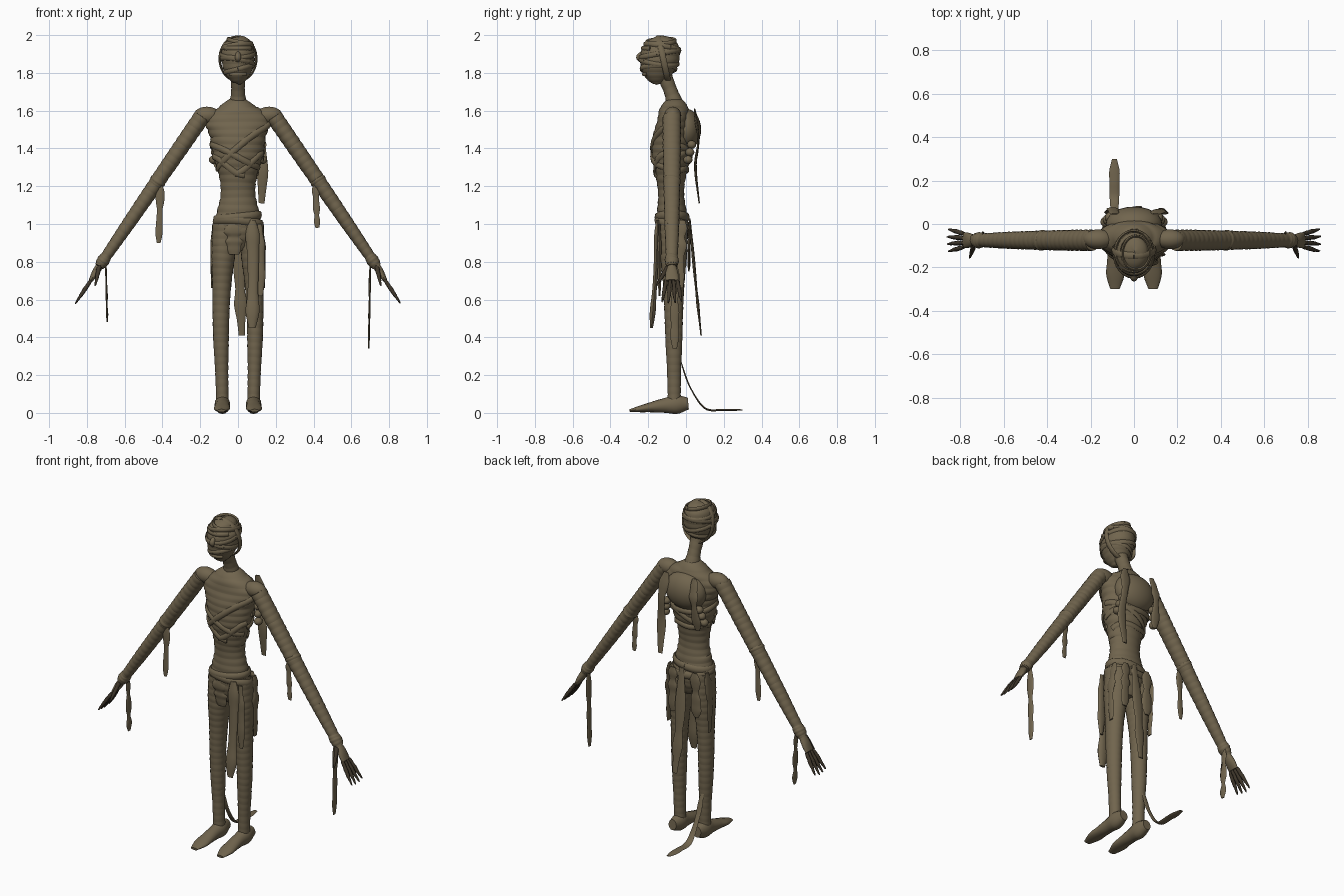
import bpy, bmesh, math, random
from mathutils import Vector

random.seed(4)
if "Cube" in bpy.data.objects:
    bpy.data.objects.remove(bpy.data.objects["Cube"])


def material(name, color):
    mat = bpy.data.materials.new(name)
    mat.use_nodes = True
    mat.diffuse_color = color
    shader = mat.node_tree.nodes["Principled BSDF"]
    shader.inputs["Base Color"].default_value = color
    shader.inputs["Roughness"].default_value = 0.9
    return mat


linen = material("aged_linen", (0.165, 0.13, 0.076, 1))
skin = material("dark_withered_skin", (0.05, 0.038, 0.024, 1))
X, Y, Z = (Vector(axis) for axis in ((1, 0, 0), (0, 1, 0), (0, 0, 1)))


def spline(values, t):
    """Smooth sample of a list of numbers or vectors, t from 0 to 1."""
    if len(values) == 1:
        return values[0]
    padded = [2 * values[0] - values[1], *values, 2 * values[-1] - values[-2]]
    f = min(max(t, 0), 1) * (len(values) - 1)
    i = min(int(f), len(values) - 2)
    f -= i
    a, b, c, d = padded[i:i + 4]
    return b + ((c - a) * f + (2*a - 5*b + 4*c - d) * f**2 + (3*b - a - 3*c + d) * f**3) / 2


def finish(name, bm, mat=linen):
    bmesh.ops.recalc_face_normals(bm, faces=bm.faces)
    mesh = bpy.data.meshes.new(name)
    bm.to_mesh(mesh)
    bm.free()
    mesh.shade_smooth()
    mesh.set_sharp_from_angle(angle=math.radians(50))
    mesh.materials.append(mat)
    bpy.context.collection.objects.link(bpy.data.objects.new(name, mesh))


def tube(name, path, radii, depth=(1,), across=X, wraps=6, bulge=0, sides=16,
         level=False, mat=linen):
    """Skin rings along a path; each wrap swells by bulge, depth flattens the ring."""
    path = [Vector(p) for p in path]
    bm = bmesh.new()
    rings = []
    for wrap in range(wraps):
        lean = bulge * random.uniform(-0.1, 0.1)
        for part in (0, 0.3, 0.7, 1):
            t = (wrap + 0.05 + 0.9 * part) / wraps
            if (wrap, part) in ((0, 0), (wraps - 1, 1)):
                t = part
            ahead = Z if level else (spline(path, t + 0.01) - spline(path, t - 0.01)).normalized()
            u = (across - ahead * across.dot(ahead)).normalized()
            v = ahead.cross(u) * spline(depth, t)
            swell = 1 + bulge * math.sin(math.pi * part)
            radius = max(spline(radii, t), 0.002) * swell
            ring = []
            for k in range(sides):
                a = math.tau * k / sides
                offset = (u * math.cos(a) + v * math.sin(a)) * radius
                ring.append(bm.verts.new(spline(path, t) + offset + ahead * lean * math.cos(a)))
            rings.append(ring)
    for low, high in zip(rings, rings[1:]):
        for k in range(sides):
            n = (k + 1) % sides
            bm.faces.new((low[k], low[n], high[n], high[k]))
    bm.faces.new(rings[0])
    bm.faces.new(rings[-1])
    finish(name, bm, mat)


def ellipsoid(name, center, size):
    bm = bmesh.new()
    bmesh.ops.create_uvsphere(bm, u_segments=24, v_segments=16, radius=1)
    bmesh.ops.scale(bm, vec=size, verts=bm.verts)
    bmesh.ops.translate(bm, vec=center, verts=bm.verts)
    finish(name, bm)


def band(name, body, start, end, width, wave=0):
    """Bandage wound over a body between two (degrees from the front, height fraction) pairs."""
    path, radii, depth = body
    path = [Vector(p) for p in path]
    turns = 20
    line = []
    for k in range(turns + 1):
        f = k / turns
        angle = math.radians(start[0] + (end[0] - start[0]) * f)
        t = start[1] + (end[1] - start[1]) * f + wave * math.sin(math.tau * f)
        reach = spline(radii, t) + 0.003
        out = X * math.sin(angle) - Y * math.cos(angle) * spline(depth, t)
        line.append(spline(path, t) + out * reach)
    tube(name, line, [width], [0.5], Z, turns, sides=8)


def strip(name, path, width, across=X, depth=0.25):
    """Ragged flat bandage end with a wandering width."""
    middle = [width * random.uniform(0.6, 1.15) for _ in range(6)]
    tube(name, path, [width / 2, *middle, width / 2], [depth], across, 10, sides=10)


# Torso, its layered wrapping and the rounded upper back
torso = ([(0, -.065, .86), (0, -.08, 1.26), (0, -.06, 1.66)],
         [.05, .12, .11, .09, .1, .13, .145, .165, .045],
         [.9, .7, .7, .75, .8, .78, .7, .5, .9])
tube("torso", *torso, wraps=20, bulge=.035, sides=32, level=True)
ellipsoid("upper_back", (0, 0, 1.5), (.13, .08, .11))

# Neck, egg-shaped head and face
tube("neck", [(0, -.055, 1.62), (0, -.08, 1.7), (0, -.12, 1.8)], [.05, .036, .04],
     wraps=5, bulge=.03)
arcs = [math.pi * k / 10 for k in range(11)]
head = ([(0, -.14 - .015 * math.cos(a), 1.868 - .128 * math.cos(a)) for a in arcs],
        [.095 * math.sin(a) * (.91 - .14 * math.cos(a)) for a in arcs], [1.18])
tube("head", *head, wraps=9, bulge=.04, sides=28, level=True)
tube("nose", [(0, -.225, 1.91), (0, -.248, 1.885), (0, -.235, 1.865)], [.01, .016, .014], wraps=3)
band("brow", head, (-55, .66), (55, .66), .012)
band("lips", head, (-40, .3), (40, .3), .01)

# Crossing chest bands, back bands and the waist wrap
for name, start, end in (
        ("rising_chest_band", (80, .84), (-75, .54)),
        ("falling_chest_band", (-85, .7), (75, .55)),
        ("right_rib_band", (-80, .62), (20, .5)),
        ("left_rib_band", (75, .64), (-10, .51)),
        ("upper_back_band", (80, .6), (280, .71)),
        ("middle_back_band", (90, .7), (265, .54)),
        ("lower_back_band", (100, .51), (250, .56))):
    band(name, torso, start, end, .017, .015)
band("upper_waist_wrap", torso, (-180, .22), (180, .22), .022, -.015)
band("lower_waist_wrap", torso, (-120, .18), (240, .18), .022, .025)

# Head bindings: slanted turns and one loop over the crown
for k in range(5):
    t = .38 + .1 * k
    band(f"head_band_{k}", head, (40 * k, t), (40 * k + 360, t), .013, .05 * (-1) ** k)
crown = [(.097 * math.sin(a), -.12 - .025 * math.cos(a), 1.875 + .118 * math.cos(a))
         for a in (math.tau * k / 16 for k in range(17))]
tube("crown_loop", crown, [.016], [.4], Y, 16, sides=8)

for s, side in ((1, "left"), (-1, "right")):
    # Shoulder and arm, with thicker wraps at elbow and wrist
    shoulder, wrist = Vector((s * .19, -.075, 1.57)), Vector((s * .735, -.075, .775))
    ellipsoid(side + "_shoulder", (s * .165, -.07, 1.575), (.07, .045, .046))
    tube(side + "_arm", [shoulder, wrist], [.048, .046, .042, .037, .028], [.9], Y, 26, .05)
    for part, t, radius in (("elbow", .43, .046), ("wrist", .96, .036)):
        ends = [shoulder.lerp(wrist, t + d) for d in (-.03, .03)]
        tube(f"{side}_{part}_wrap", ends, [radius * .85, radius, radius * .85], [.9], Y, 3, .06)

    # Palm, four fingers and thumb
    knuckle = wrist + Vector((s * .045, 0, -.075))
    tube(side + "_palm", [wrist, knuckle], [.024, .034, .036], [.8, .3], Y, 4)
    for k in range(4):
        spread = 1.5 - k
        base = knuckle + Y * spread * .02
        tip = base + Vector((s * .08, spread * .015, -.12)) * (1 - .06 * abs(spread))
        tube(f"{side}_finger_{k}", [base, tip], [.009, .01, .004], across=Y,
             wraps=4, bulge=.12, sides=8, mat=skin)
    tube(side + "_thumb", [wrist - Y * .02, wrist + Vector((s * .02, -.08, -.1))],
         [.012, .01, .004], wraps=4, bulge=.1, sides=8, mat=skin)

    # Leg and foot
    tube(side + "_leg", [(s * .07, -.065, 1), (s * .09, -.065, .53), (s * .083, -.062, .06)],
         [.065, .062, .05, .044, .04, .034, .032], [1.15, 1.05], X, 24, .035, 20)
    tube(side + "_foot", [(s * .083, .012, .05), (s * .083, -.14, .036), (s * .088, -.298, .012)],
         [.026, .041, .038, .04, .042, .022], [1.2, 1.2, .9, .5, .35], wraps=8)

    # Coiled knot behind the shoulder
    for k in range(3):
        ellipsoid(f"{side}_knot_{k}", (s * (.11 + .01 * k), .03 - .01 * k, 1.42 - .04 * k),
                  (.024, .024, .022))

    # Loose ends at elbow, wrist, hip and seat
    elbow_end, wrist_end = (.98, .34) if s > 0 else (.9, .48)
    strip(side + "_elbow_strip", [(s * .41, -.1, 1.21), (s * .42, -.1, elbow_end)], .02)
    strip(side + "_wrist_strip", [(s * .7, -.06, .79), (s * .692, -.06, wrist_end)], .024, Y)
    strip(side + "_hip_strip", [(s * .125, -.02, 1.02), (s * .14, -.03, .86), (s * .138, -.03, .66)],
          .03, Y)
    strip(side + "_seat_strip", [(s * .075, .02, 1.02), (s * .08, .015, .75)], .03)

# Loincloth folds, hanging strips and the trailing end
strip("loincloth_front", [(-.02, -.15, 1), (-.02, -.13, .84)], .055)
strip("front_strip_long", [(.075, -.15, 1.02), (.08, -.16, .75), (.075, -.183, .45)], .036, depth=.45)
strip("front_strip_short", [(.115, -.14, 1), (.12, -.14, .62)], .024, depth=.4)
strip("rear_strip", [(.015, .02, 1.03), (.01, .05, .7), (.02, .08, .41)], .032)
strip("left_back_strip", [(.1, .045, 1.6), (.12, .065, 1.45), (.13, .05, 1.3), (.125, .07, 1.11)], .03)
strip("right_back_strip", [(-.09, .045, 1.61), (-.1, .07, 1.48), (-.11, .045, 1.3)], .03)
strip("trailing_strip", [(-.09, -.03, .28), (-.09, .02, .14), (-.09, .1, .025),
                         (-.09, .2, .016), (-.09, .3, .016)], .022)
